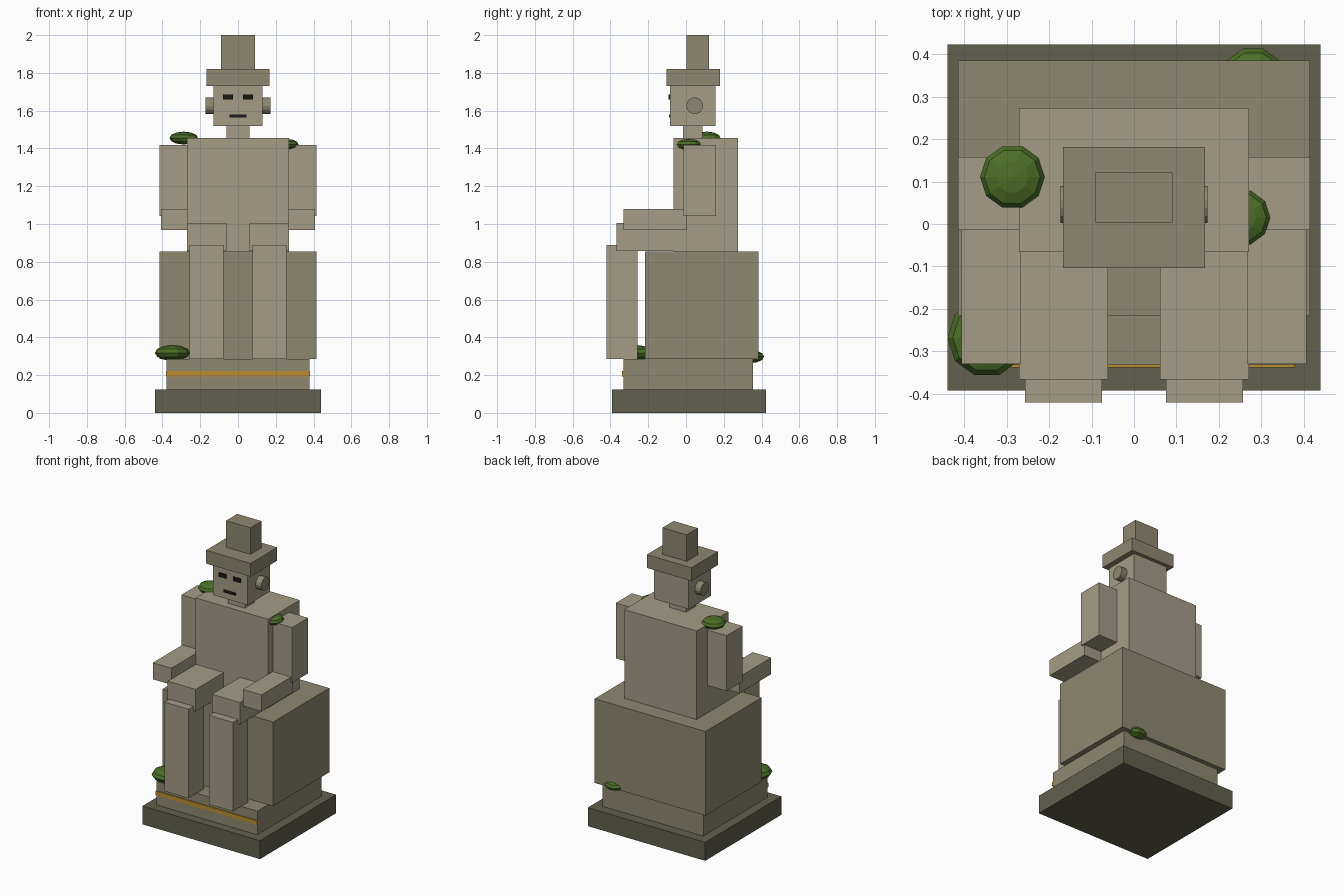
import bpy, bmesh, math
from mathutils import Matrix

if "Cube" in bpy.data.objects:
    bpy.data.objects.remove(bpy.data.objects["Cube"])


def material(name, r, g, b):
    m = bpy.data.materials.new(name)
    m.diffuse_color = (r, g, b, 1)
    m.use_nodes = True
    m.node_tree.nodes["Principled BSDF"].inputs["Base Color"].default_value = m.diffuse_color
    return m


STONE = material("pale_stone", 0.37, 0.335, 0.235)
WORN = material("worn_stone", 0.27, 0.25, 0.16)
DARK = material("dark_stone", 0.12, 0.115, 0.075)
GOLD = material("gold", 0.5, 0.27, 0.03)
MOSS = material("moss", 0.07, 0.16, 0.02)
BLACK = material("black", 0.01, 0.01, 0.008)


def finish(name, bm, mat):
    me = bpy.data.meshes.new(name)
    bm.to_mesh(me)
    bm.free()
    me.materials.append(mat)
    ob = bpy.data.objects.new(name, me)
    bpy.context.collection.objects.link(ob)
    return ob


def box(name, x, y, z, mat):
    """Box from (min, max) ranges on each axis."""
    bm = bmesh.new()
    size = [b - a for a, b in (x, y, z)]
    mid = [(a + b) / 2 for a, b in (x, y, z)]
    bmesh.ops.create_cube(bm, size=1, matrix=Matrix.Translation(mid) @ Matrix.Diagonal((*size, 1)))
    return finish(name, bm, mat)


def pair(name, x, y, z, mat):
    """Left and right copies of a box given on the +x side."""
    box("right_" + name, x, y, z, mat)
    box("left_" + name, (-x[1], -x[0]), y, z, mat)


def moss(name, centre, r):
    """Flattened low-poly clump."""
    bm = bmesh.new()
    m = (Matrix.Translation(centre) @ Matrix.Diagonal((r, r, r * 0.45, 1))
         @ Matrix.Rotation(math.pi / 2, 4, 'Z'))
    bmesh.ops.create_uvsphere(bm, u_segments=10, v_segments=6, radius=1, matrix=m)
    finish(name, bm, MOSS)


# Plinth and throne
box("base", (-0.44, 0.44), (-0.393, 0.423), (0, 0.125), DARK)
box("plinth", (-0.378, 0.378), (-0.332, 0.355), (0.125, 0.285), WORN)
box("gold_band", (-0.38, 0.38), (-0.338, -0.325), (0.193, 0.222), GOLD)
box("throne", (-0.415, 0.415), (-0.217, 0.385), (0.285, 0.855), WORN)

# Body
box("torso", (-0.271, 0.271), (-0.066, 0.274), (0.855, 1.455), STONE)
pair("upper_arm", (0.268, 0.415), (-0.014, 0.158), (1.042, 1.417), STONE)
pair("forearm", (0.268, 0.407), (-0.33, 0.006), (0.968, 1.08), STONE)
pair("thigh", (0.061, 0.271), (-0.367, -0.06), (0.857, 1.006), STONE)
pair("shin", (0.076, 0.257), (-0.421, -0.258), (0.285, 0.888), STONE)

# Head and hat
box("neck", (-0.062, 0.062), (-0.016, 0.088), (1.45, 1.525), STONE)
box("head", (-0.13, 0.13), (-0.084, 0.157), (1.52, 1.735), STONE)
box("hat_brim", (-0.167, 0.167), (-0.104, 0.181), (1.73, 1.82), WORN)
box("hat_crown", (-0.091, 0.091), (0.003, 0.122), (1.82, 2.0), WORN)

# Face
pair("eye", (0.026, 0.08), (-0.093, -0.08), (1.66, 1.686), BLACK)
box("mouth", (-0.045, 0.045), (-0.091, -0.08), (1.563, 1.579), BLACK)

# Ears
for side, label in ((-1, "left"), (1, "right")):
    bm = bmesh.new()
    m = Matrix.Translation((side * 0.148, 0.046, 1.626)) @ Matrix.Rotation(math.pi / 2, 4, 'Y')
    bmesh.ops.create_cone(bm, cap_ends=True, segments=14, radius1=0.044, radius2=0.044,
                          depth=0.05, matrix=m)
    finish(label + "_ear", bm, WORN)

# Moss clumps
moss("moss_left_shoulder", (-0.287, 0.111, 1.455), 0.076)
moss("moss_right_shoulder", (0.255, 0.015, 1.421), 0.066)
moss("moss_front_plinth", (-0.347, -0.268, 0.318), 0.093)
moss("moss_back_plinth", (0.281, 0.34, 0.298), 0.077)
